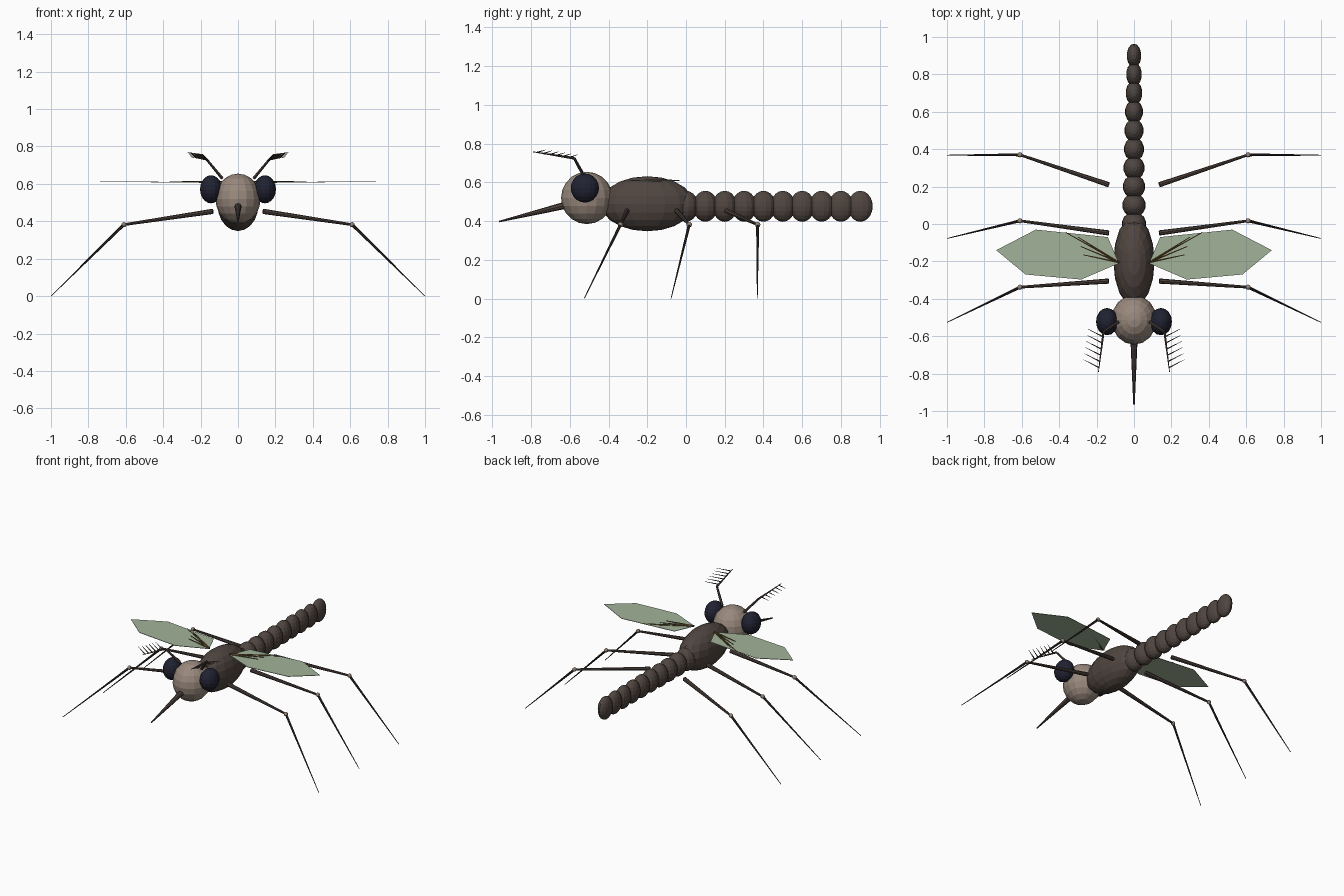
import bpy, bmesh
from mathutils import Vector, Matrix

if "Cube" in bpy.data.objects:
    bpy.data.objects.remove(bpy.data.objects["Cube"])


def material(name, rgb):
    m = bpy.data.materials.new(name)
    m.diffuse_color = (*rgb, 1)
    m.use_nodes = True
    m.node_tree.nodes["Principled BSDF"].inputs["Base Color"].default_value = m.diffuse_color
    return m


BROWN = material("dark brown", (0.080, 0.060, 0.051))
TAN = material("warm grey tan", (0.32, 0.25, 0.205))
EYE = material("blue black", (0.015, 0.016, 0.032))
LEG = material("leg brown", (0.075, 0.055, 0.046))
SHIN = material("shin dark", (0.035, 0.028, 0.025))
WING = material("pale green", (0.36, 0.45, 0.32))
VEIN = material("vein brown", (0.10, 0.065, 0.025))


def finish(bm, name, mat):
    bmesh.ops.recalc_face_normals(bm, faces=bm.faces)
    me = bpy.data.meshes.new(name)
    bm.to_mesh(me)
    bm.free()
    me.materials.append(mat)
    ob = bpy.data.objects.new(name, me)
    bpy.context.collection.objects.link(ob)
    return ob


def ellipsoid(name, centre, radii, mat, seg=16, rings=10):
    bm = bmesh.new()
    m = Matrix.Translation(centre) @ Matrix.Diagonal((*radii, 1))
    bmesh.ops.create_uvsphere(bm, u_segments=seg, v_segments=rings, radius=1, matrix=m)
    return finish(bm, name, mat)


def add_rod(bm, a, b, r1, r2, seg=8):
    a, b = Vector(a), Vector(b)
    d = b - a
    m = Matrix.Translation((a + b) / 2) @ d.to_track_quat('Z', 'Y').to_matrix().to_4x4()
    bmesh.ops.create_cone(bm, cap_ends=True, segments=seg, radius1=r1, radius2=r2,
                          depth=d.length, matrix=m)


def rods(name, parts, mat, seg=8):
    bm = bmesh.new()
    for p in parts:
        add_rod(bm, *p, seg=seg)
    return finish(bm, name, mat)


# Head, thorax and piercing mouthpart
ellipsoid("head", (0, -0.512, 0.52), (0.121, 0.133, 0.135), TAN)
ellipsoid("thorax", (0, -0.20, 0.49), (0.11, 0.24, 0.142), BROWN)
rods("proboscis", [((0, -0.55, 0.50), (0, -0.965, 0.398), 0.022, 0.004)], LEG)

# Segmented abdomen, narrowing in width toward the tail
for i in range(10):
    ellipsoid(f"abdomen_{i}", (0, 0.1 * i, 0.477),
              (0.066 - 0.003 * i, 0.064, 0.080), BROWN, 14, 10)

# Leg rows: hip y, knee y, foot y
LEGS = {"front": (-0.305, -0.338, -0.525), "middle": (-0.048, 0.017, -0.077),
        "hind": (0.21, 0.370, 0.368)}
WING_OUTLINE = [(0.08, -0.21), (0.14, -0.07), (0.525, -0.03), (0.737, -0.14),
                (0.58, -0.27), (0.283, -0.297)]
VEIN_TIPS = [(0.365, -0.045), (0.30, -0.07), (0.285, -0.12), (0.27, -0.165)]

for s, side in ((-1, "left"), (1, "right")):
    ellipsoid(f"eye_{side}", (s * 0.144, -0.522, 0.571), (0.059, 0.073, 0.075), EYE)

    # Legs with a ball joint at the knee
    for row, (hip_y, knee_y, foot_y) in LEGS.items():
        hip = (s * 0.135, hip_y, 0.453)
        knee = (s * 0.61, knee_y, 0.382)
        foot = (s * 0.998, foot_y, 0.002)
        rods(f"{row}_thigh_{side}", [(hip, knee, 0.014, 0.007)], LEG)
        rods(f"{row}_shin_{side}", [(knee, foot, 0.008, 0.002)], SHIN)
        ellipsoid(f"{row}_knee_{side}", knee, (0.014,) * 3, TAN, 10, 6)

    # Flat wing plate
    bm = bmesh.new()
    low = [bm.verts.new((s * x, y, 0.605 + 0.008 * x)) for x, y in WING_OUTLINE]
    face = bm.faces.new(low)
    ext = bmesh.ops.extrude_face_region(bm, geom=[face])
    bmesh.ops.translate(bm, vec=(0, 0, 0.003),
                        verts=[g for g in ext["geom"] if isinstance(g, bmesh.types.BMVert)])
    finish(bm, f"wing_{side}", WING)

    # Veins fanning from the wing root
    root = (s * 0.08, -0.205, 0.610)
    rods(f"wing_veins_{side}",
         [(root, (s * x, y, 0.611), 0.006, 0.0025) for x, y in VEIN_TIPS], VEIN, 6)

    # Feathered antenna: stalk, shaft and outward bristles
    base = Vector((s * 0.085, -0.525, 0.63))
    elbow = Vector((s * 0.163, -0.577, 0.725))
    tip = Vector((s * 0.19, -0.79, 0.758))
    parts = [(base, elbow, 0.009, 0.007), (elbow, tip, 0.007, 0.002)]
    for k in range(6):
        p = elbow.lerp(tip, 0.12 + 0.155 * k)
        parts.append((p, p + Vector((s * 0.082, 0.042, 0.014)), 0.004, 0.001))
    rods(f"antenna_{side}", parts, LEG, 6)
